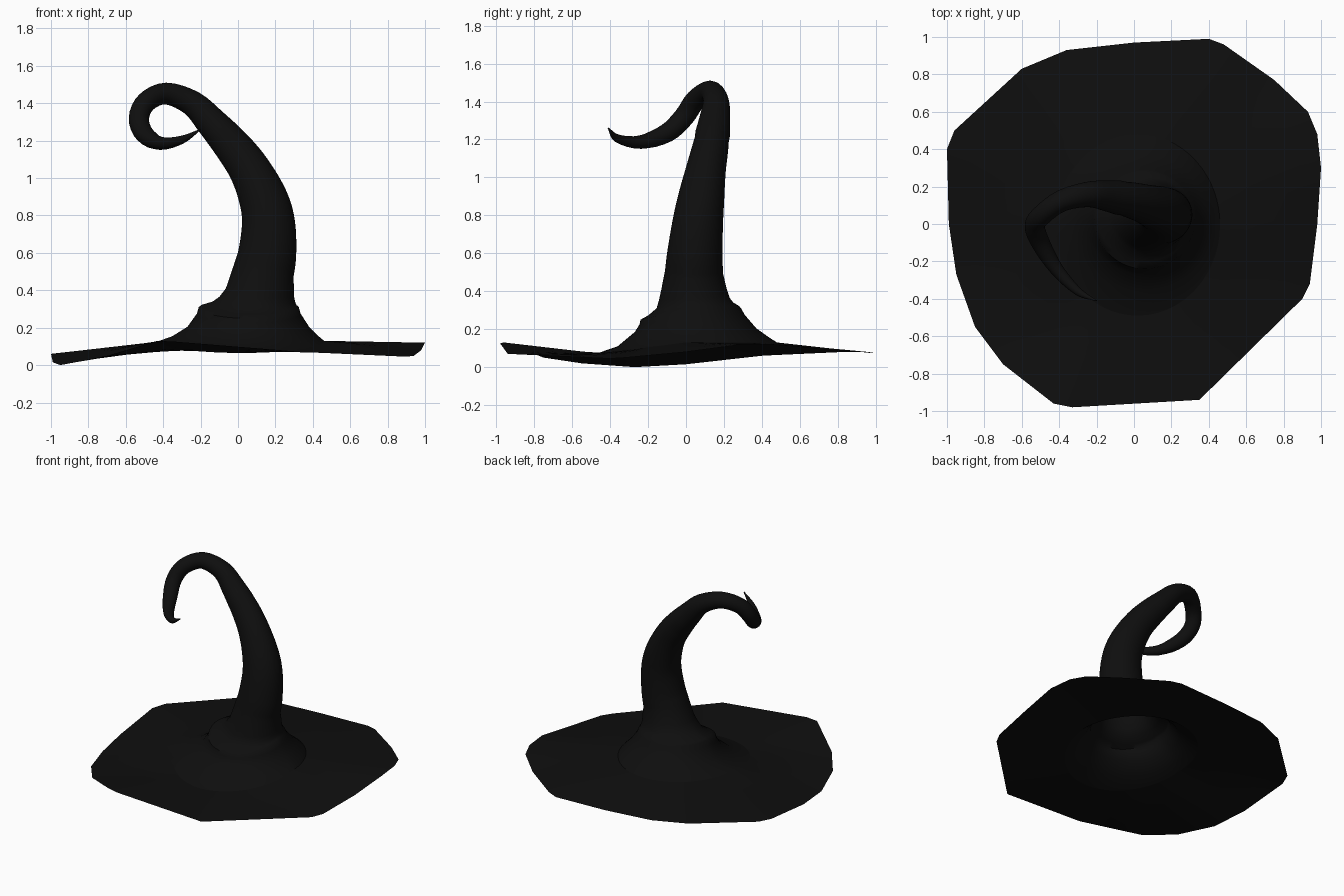
import bpy, bmesh, math
from mathutils import Vector

if "Cube" in bpy.data.objects:
    bpy.data.objects.remove(bpy.data.objects["Cube"])

# Single dark cloth colour
cloth = bpy.data.materials.new("black_cloth")
cloth.use_nodes = True
colour = (0.0045, 0.0045, 0.0045, 1)
cloth.diffuse_color = colour
shader = next(n for n in cloth.node_tree.nodes if n.type == 'BSDF_PRINCIPLED')
shader.inputs["Base Color"].default_value = colour
shader.inputs["Roughness"].default_value = 0.9


def loft(name, rings, cap=False):
    """Skin a list of closed rings, each with the same number of points."""
    bm = bmesh.new()
    loops = [[bm.verts.new(p) for p in ring] for ring in rings]
    count = len(loops[0])
    for low, high in zip(loops, loops[1:]):
        for i in range(count):
            j = (i + 1) % count
            bm.faces.new((low[i], low[j], high[j], high[i]))
    if cap:
        bm.faces.new(loops[-1])
    mesh = bpy.data.meshes.new(name)
    bm.to_mesh(mesh)
    bm.free()
    obj = bpy.data.objects.new(name, mesh)
    bpy.context.collection.objects.link(obj)
    mesh.materials.append(cloth)
    bpy.ops.object.select_all(action='DESELECT')
    obj.select_set(True)
    bpy.context.view_layer.objects.active = obj
    bpy.ops.object.shade_smooth_by_angle(angle=math.radians(50))
    return obj


def catmull(a, b, c, d, t):
    return 0.5 * (2 * b + (c - a) * t + (2 * a - 5 * b + 4 * c - d) * t ** 2
                  + (3 * b - a - 3 * c + d) * t ** 3)


# Wavy brim outline, counter-clockwise
rim_corners = [Vector(p) for p in (
    (.98, 0, .08), (1, .3, .12), (.98, .48, .12), (.93, .6, .11), (.75, .77, .09),
    (.48, .96, .08), (.4, .99, .075), (0, .97, .075), (-.36, .93, .08),
    (-.6, .83, .08), (-.96, .5, .065), (-1, .4, .06), (-.99, 0, .015),
    (-.95, -.27, 0), (-.85, -.55, .02), (-.7, -.75, .05), (-.43, -.96, .13),
    (-.33, -.98, .125), (.35, -.94, .07), (.9, -.4, .045), (.94, -.32, .05))]
rim = []
for a, b in zip(rim_corners, rim_corners[1:] + rim_corners[:1]):
    steps = math.ceil((b - a).length / .13)
    rim += [a.lerp(b, k / steps) for k in range(steps)]
angles = [math.atan2(p.y, p.x) for p in rim]


def oval(left, right, front, back, z, dip=0):
    """Flat ring between four extents, lowered towards the front by dip."""
    cx, cy = (left + right) / 2, (front + back) / 2
    rx, ry = (right - left) / 2, (back - front) / 2
    return [Vector((cx + rx * math.cos(a), cy + ry * math.sin(a),
                    z - dip * max(0, -math.sin(a)))) for a in angles]


# Brim: from the outline in to the foot of the crown
foot = oval(-.42, .46, -.49, .48, .13, .065)
brim_rings = [[p.lerp(q, t) for p, q in zip(rim, foot)]
              for t in (0, .2, .4, .6, .8, 1)]
loft("brim", brim_rings)

# Flared lower crown with the folded ledge
crown_rings = [foot] + [oval(*row) for row in (
    (-.35, .43, -.36, .44, .155, .045),
    (-.27, .38, -.27, .37, .205, .02),
    (-.22, .335, -.245, .31, .275, .05),
    (-.21, .325, -.24, .29, .31, .06),
    (-.195, .312, -.2, .28, .322, .05),
    (-.135, .305, -.155, .25, .34, .03),
    (-.1, .3, -.142, .23, .365, .01),
    (-.065, .3, -.13, .215, .41))]

# Curling upper crown: centre line and radius
spine = [Vector(p) for p in (
    (.137, .042, .5, .163), (.157, .047, .6, .155), (.163, .062, .76, .142),
    (.135, .08, .89, .13), (.065, .105, 1.04, .112), (-.025, .13, 1.165, .1),
    (-.14, .15, 1.295, .083), (-.245, .158, 1.4, .068), (-.385, .125, 1.452, .058),
    (-.49, .05, 1.407, .055), (-.53, -.01, 1.32, .054), (-.5, -.1, 1.235, .05),
    (-.415, -.24, 1.186, .037), (-.3, -.36, 1.205, .022), (-.2, -.41, 1.26, .003))]
padded = [spine[0] * 2 - spine[1]] + spine + [spine[-1] * 2 - spine[-2]]
path = []
for k in range(len(spine) - 1):
    path += [catmull(*padded[k:k + 4], t / 4) for t in range(4)]
path.append(spine[-1])

tangent, side, depth = Vector((0, 0, 1)), Vector((1, 0, 0)), Vector((0, 1, 0))
for k, point in enumerate(path):
    ahead = path[min(k + 1, len(path) - 1)].xyz - path[max(k - 1, 0)].xyz
    turn = tangent.rotation_difference(ahead)
    tangent = ahead.normalized()
    side.rotate(turn)
    depth.rotate(turn)
    r = point.w
    flat = .94 if point.z < 1.2 else 1
    crown_rings.append([point.xyz + side * r * math.cos(a)
                        + depth * r * flat * math.sin(a) for a in angles])
loft("crown", crown_rings, cap=True)
